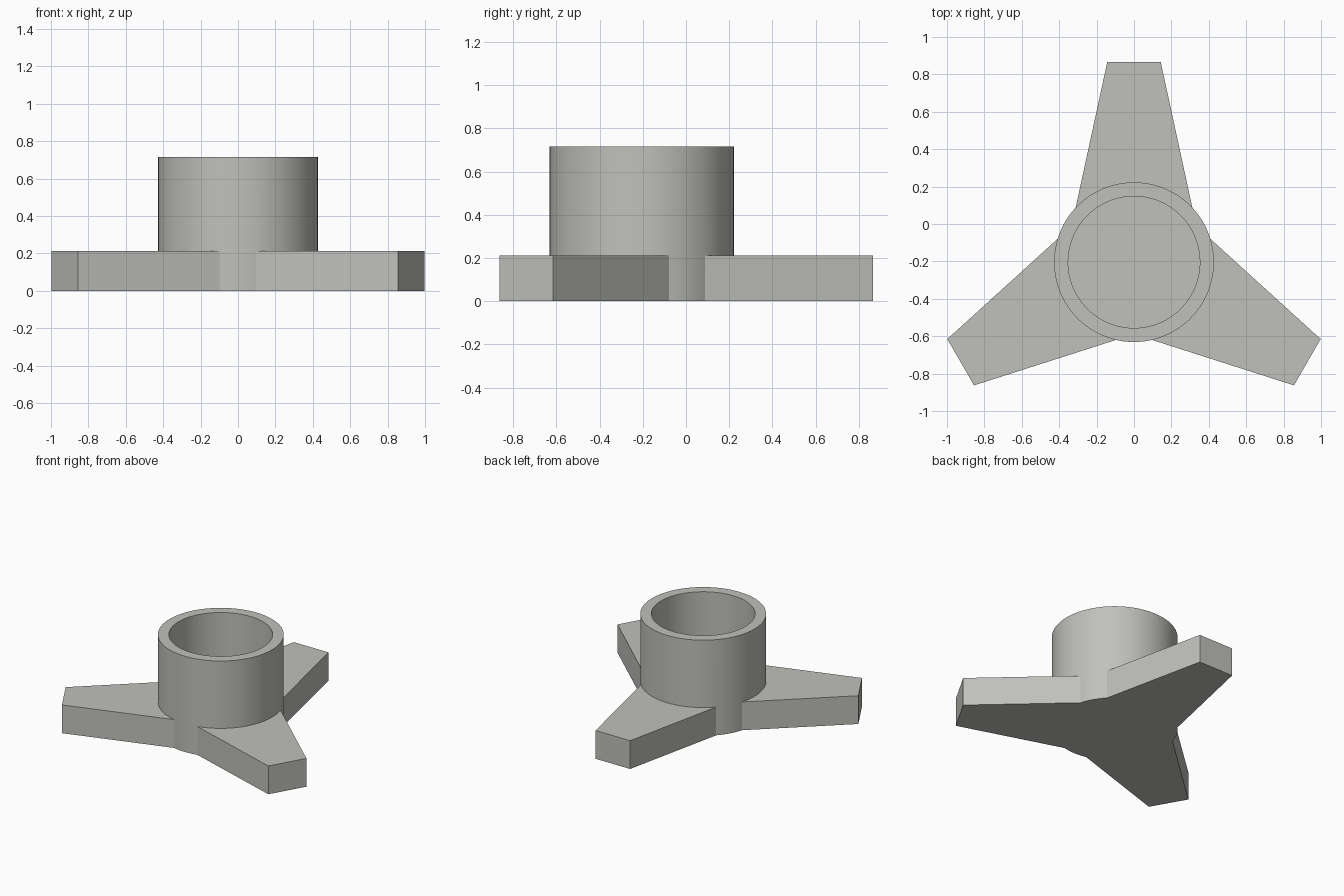
import bpy, bmesh, math
from mathutils import Vector

if "Cube" in bpy.data.objects:
    bpy.data.objects.remove(bpy.data.objects["Cube"])

CENTRE = Vector((0, -0.204, 0))
R_OUT, R_IN = 0.427, 0.352        # cup wall radii
H_BASE, H_TOP = 0.212, 0.717      # leg height, cup height
TIP_DIST, TIP_HALF, ROOT_HALF = 1.07, 0.143, 0.312
ARM_STEPS, GAP_STEPS = 24, 8      # arc divisions under a leg / between legs

root = math.asin(ROOT_HALF / R_OUT)          # half angle of a leg at the hub
gap = math.radians(120) - 2 * root

bm = bmesh.new()


def vert(r, a, z):
    return bm.verts.new(CENTRE + Vector((r * math.cos(a), r * math.sin(a), z)))


# Angles around the hub, with stops where the leg sides meet it
angles = []
for k in range(3):
    start = math.radians(90 + 120 * k) - root
    angles += [start + 2 * root * i / ARM_STEPS for i in range(ARM_STEPS)]
    angles += [start + 2 * root + gap * i / GAP_STEPS for i in range(GAP_STEPS)]
n = len(angles)

# Cup: outer wall, rim, bore and bore floor
shoulder = [vert(R_OUT, a, H_BASE) for a in angles]
rim_out = [vert(R_OUT, a, H_TOP) for a in angles]
rim_in = [vert(R_IN, a, H_TOP) for a in angles]
floor = [vert(R_IN, a, H_BASE) for a in angles]
for lower, upper in ((shoulder, rim_out), (rim_out, rim_in), (rim_in, floor)):
    for i in range(n):
        j = (i + 1) % n
        bm.faces.new((lower[i], lower[j], upper[j], upper[i]))
bm.faces.new(floor)

# Three tapered legs, joined by the exposed parts of the hub
tip_r = math.hypot(TIP_DIST, TIP_HALF)
tip_a = math.atan2(TIP_HALF, TIP_DIST)
underside = []
for k in range(3):
    first = k * (ARM_STEPS + GAP_STEPS)
    mid = math.radians(90 + 120 * k)
    arc = shoulder[first:first + ARM_STEPS + 1]
    tips = [vert(tip_r, mid + s * tip_a, H_BASE) for s in (-1, 1)]
    bm.faces.new([tips[0], tips[1]] + arc[::-1])
    underside += tips
    underside += [shoulder[(first + ARM_STEPS + i) % n] for i in range(GAP_STEPS + 1)]

# Side walls and flat underside
bottom = [bm.verts.new((v.co.x, v.co.y, 0)) for v in underside]
m = len(bottom)
for i in range(m):
    j = (i + 1) % m
    bm.faces.new((bottom[i], bottom[j], underside[j], underside[i]))
bm.faces.new(bottom[::-1])
bmesh.ops.recalc_face_normals(bm, faces=bm.faces)

mesh = bpy.data.meshes.new("three_legged_holder")
bm.to_mesh(mesh)
bm.free()
holder = bpy.data.objects.new("three_legged_holder", mesh)
bpy.context.collection.objects.link(holder)

grey = bpy.data.materials.new("warm grey")
grey.diffuse_color = (0.53, 0.53, 0.50, 1)
grey.use_nodes = True
grey.node_tree.nodes["Principled BSDF"].inputs["Base Color"].default_value = grey.diffuse_color
mesh.materials.append(grey)

bpy.context.view_layer.objects.active = holder
holder.select_set(True)
bpy.ops.object.shade_smooth_by_angle(angle=math.radians(25))
